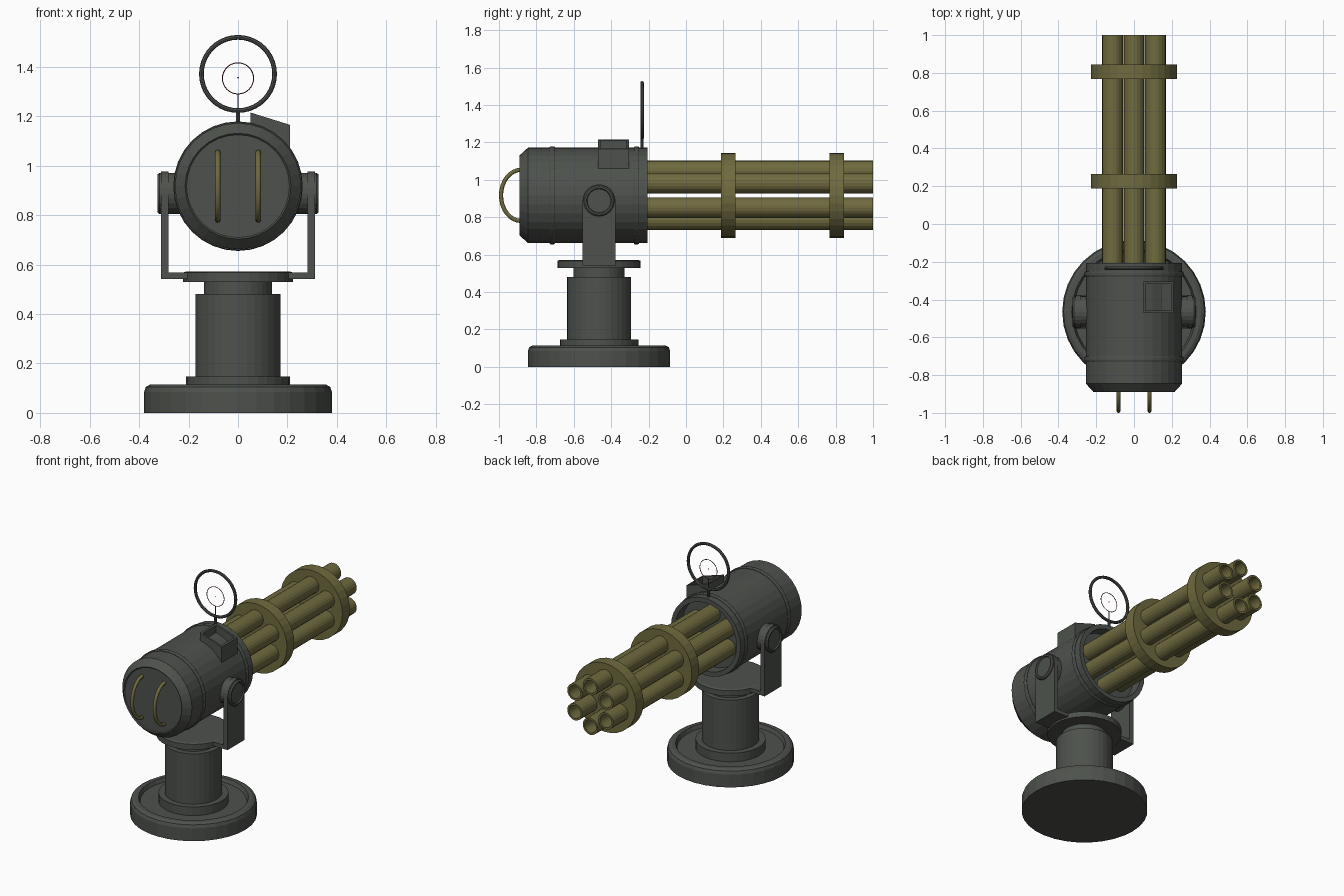
import bpy, bmesh, math
from mathutils import Matrix, Vector

if "Cube" in bpy.data.objects:
    bpy.data.objects.remove(bpy.data.objects["Cube"])


def material(name, rgb):
    m = bpy.data.materials.new(name)
    m.diffuse_color = (*rgb, 1)
    m.use_nodes = True
    m.node_tree.nodes["Principled BSDF"].inputs["Base Color"].default_value = m.diffuse_color
    return m


STEEL = material("dark_steel", (0.075, 0.083, 0.072))
OLIVE = material("olive", (0.16, 0.145, 0.05))
RED = material("dark_red", (0.15, 0.02, 0.02))
PY, BZ = -0.465, 0.917          # pedestal axis y, body axis z
PIVOT_Z = 0.888
ALONG_Y = Matrix.Rotation(-math.pi / 2, 4, 'X')
ALONG_X = Matrix.Rotation(math.pi / 2, 4, 'Y')


def finish(name, bm, mat, xf=Matrix()):
    bmesh.ops.remove_doubles(bm, verts=bm.verts, dist=1e-5)
    bmesh.ops.recalc_face_normals(bm, faces=bm.faces)
    me = bpy.data.meshes.new(name)
    bm.transform(xf)
    bm.to_mesh(me)
    bm.free()
    ob = bpy.data.objects.new(name, me)
    bpy.context.collection.objects.link(ob)
    me.materials.append(mat)
    return ob


def lathe(name, profile, mat, loc, rot=Matrix(), segs=32, closed=False):
    """Spin (radius, height) points about an axis."""
    bm = bmesh.new()
    vs = [bm.verts.new((r, 0, h)) for r, h in profile]
    es = [bm.edges.new(p) for p in zip(vs, vs[1:])]
    if closed:
        es.append(bm.edges.new((vs[-1], vs[0])))
    bmesh.ops.spin(bm, geom=vs + es, cent=(0, 0, 0), axis=(0, 0, 1),
                   angle=2 * math.pi, steps=segs)
    return finish(name, bm, mat, Matrix.Translation(loc) @ rot)


def torus(name, big, small, mat, loc, segs=40, sides=8):
    prof = [(big + small * math.cos(2 * math.pi * i / sides),
             small * math.sin(2 * math.pi * i / sides)) for i in range(sides)]
    return lathe(name, prof, mat, loc, ALONG_Y, segs, True)


def prism(name, pts, offset, mat):
    """Extrude a planar outline of 3D points."""
    bm = bmesh.new()
    f = bm.faces.new([bm.verts.new(p) for p in pts])
    ext = bmesh.ops.extrude_face_region(bm, geom=[f], use_keep_orig=True)
    bmesh.ops.translate(bm, vec=offset,
                        verts=[g for g in ext["geom"] if isinstance(g, bmesh.types.BMVert)])
    return finish(name, bm, mat)


# Pedestal: dished foot, column and turntable
lathe("base", [(0, 0), (0.38, 0), (0.38, 0.085), (0.373, 0.105), (0.355, 0.115), (0.33, 0.115),
               (0.32, 0.09), (0, 0.09)], STEEL, (0, PY, 0))
lathe("column", [(0, 0.08), (0.21, 0.08), (0.21, 0.147), (0.172, 0.147), (0.172, 0.48),
                 (0.137, 0.48), (0.137, 0.54), (0, 0.54)], STEEL, (0, PY, 0))
lathe("turntable", [(0, 0.53), (0.223, 0.53), (0.223, 0.567), (0.21, 0.572), (0, 0.572)],
      STEEL, (0, PY, 0))

# Yoke: cross plate, two round-topped arms, pivots
prism("yoke_plate", [(-0.31, PY - 0.088, 0.542), (0.31, PY - 0.088, 0.542),
                     (0.31, PY + 0.088, 0.542), (-0.31, PY + 0.088, 0.542)],
      (0, 0, 0.026), STEEL)
for side, s in (("left", -1), ("right", 1)):
    arm = [(s * 0.281, PY - 0.088, 0.542), (s * 0.281, PY + 0.088, 0.542)]
    arm += [(s * 0.281, PY + 0.088 * math.cos(math.pi * i / 12),
             PIVOT_Z + 0.088 * math.sin(math.pi * i / 12)) for i in range(13)]
    prism(side + "_yoke_arm", arm, (s * 0.03, 0, 0), STEEL)
    lathe(side + "_pivot", [(0, s * 0.2), (0.083, s * 0.2), (0.083, s * 0.318), (0.076, s * 0.326),
                            (0.067, s * 0.326), (0.063, s * 0.318), (0, s * 0.318)],
          STEEL, (0, PY, PIVOT_Z), ALONG_X, 24)

# Body: drum with chamfered back and open front
lathe("body", [(0, -0.884), (0.208, -0.884), (0.214, -0.89), (0.255, -0.845), (0.255, -0.206),
               (0.225, -0.206), (0.225, -0.28), (0, -0.28)], STEEL, (0, 0, BZ), ALONG_Y)
for name, y in (("rear_band", -0.715), ("front_band", -0.265)):
    lathe(name, [(0.25, y - 0.014), (0.258, y - 0.014), (0.262, y - 0.008), (0.262, y + 0.008),
                 (0.258, y + 0.014), (0.25, y + 0.014)], STEEL, (0, 0, BZ), ALONG_Y, 32, True)

# Six hollow barrels and two clamp discs
for i in range(6):
    a = math.radians(90 + 60 * i)
    lathe(f"barrel_{i + 1}", [(0, -0.29), (0.055, -0.29), (0.055, 1), (0.042, 1), (0.042, 0.5),
                              (0, 0.5)], OLIVE,
          (0.131 * math.cos(a), 0, BZ + 0.131 * math.sin(a)), ALONG_Y, 20)
for name, y in (("rear_clamp", 0.187), ("front_clamp", 0.767)):
    lathe(name, [(0, y), (0.227, y), (0.227, y + 0.077), (0, y + 0.077)],
          OLIVE, (0, 0, BZ), ALONG_Y)

# Curved grab handles at the back
for side, x in (("left", -0.082), ("right", 0.082)):
    cu = bpy.data.curves.new(side + "_handle", 'CURVE')
    cu.dimensions = '3D'
    cu.bevel_depth = 0.011
    cu.bevel_resolution = 2
    cu.use_fill_caps = True
    sp = cu.splines.new('POLY')
    sp.points.add(16)
    for i, p in enumerate(sp.points):
        a = math.pi * i / 16
        p.co = (x, -0.88 - 0.109 * math.sin(a), BZ + 0.137 * math.cos(a), 1)
    cu.materials.append(OLIVE)
    bpy.context.collection.objects.link(bpy.data.objects.new(side + "_handle", cu))

# Ammunition feed: sloped box with a recessed opening
bm = bmesh.new()
low = [bm.verts.new((x, y, 1.05)) for x, y in
       ((0.05, -0.47), (0.21, -0.47), (0.21, -0.305), (0.05, -0.305))]
top = [bm.verts.new((v.co.x, v.co.y, 1.215 if v.co.x < 0.1 else 1.165)) for v in low]
for i in range(4):
    j = (i + 1) % 4
    bm.faces.new((low[i], low[j], top[j], top[i]))
bm.faces.new(low[::-1])
lid = bm.faces.new(top)
bm.normal_update()
bmesh.ops.inset_region(bm, faces=[lid], thickness=0.018)
hole = bmesh.ops.extrude_face_region(bm, geom=[lid])
bmesh.ops.translate(bm, vec=(0, 0, -0.06),
                    verts=[g for g in hole["geom"] if isinstance(g, bmesh.types.BMVert)])
if lid.is_valid:
    bm.faces.remove(lid)
finish("feed_box", bm, STEEL)

# Ring sight with reticle, centre dot and post
SY = -0.235
torus("sight_ring", 0.148, 0.0095, STEEL, (0, SY, 1.371))
torus("reticle", 0.063, 0.002, RED, (0, SY, 1.353), 32, 6)
lathe("sight_dot", [(0, -0.004), (0.004, 0), (0, 0.004)], RED, (0, SY, 1.355), segs=8)
lathe("reticle_wire", [(0, 1.215), (0.003, 1.215), (0.003, 1.29), (0, 1.29)],
      STEEL, (0, SY, 0), segs=8)
lathe("sight_post", [(0, 1.15), (0.009, 1.15), (0.009, 1.222), (0, 1.222)],
      STEEL, (0, SY, 0), segs=10)
